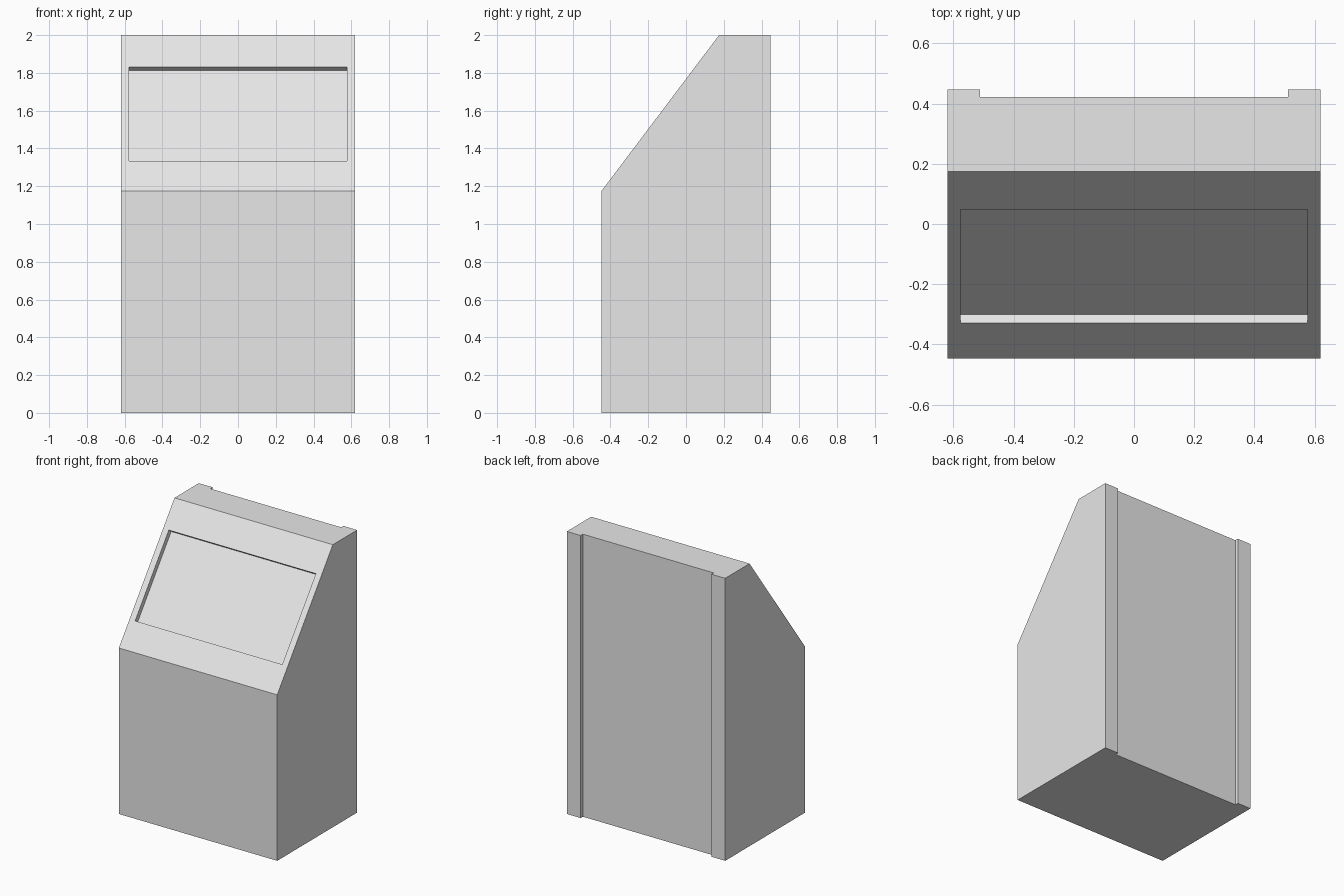
import bpy
import bmesh
from mathutils import Vector

if "Cube" in bpy.data.objects:
    bpy.data.objects.remove(bpy.data.objects["Cube"], do_unlink=True)

HALF_WIDTH = 0.62
FRONT, BACK, HEIGHT = -0.447, 0.447, 2.0
SLOPE_LOW = Vector((0, FRONT, 1.175))
SLOPE_HIGH = Vector((0, 0.175, HEIGHT))

grey = bpy.data.materials.new("light grey")
grey.use_nodes = True
grey.diffuse_color = (0.8, 0.8, 0.8, 1)
grey.node_tree.nodes["Principled BSDF"].inputs["Base Color"].default_value = (0.8, 0.8, 0.8, 1)


def extrude_profile(name, profile, half_width):
    """Sweep a side profile of (y, z) points across x."""
    bm = bmesh.new()
    face = bm.faces.new([bm.verts.new((-half_width, y, z)) for y, z in profile])
    swept = bmesh.ops.extrude_face_region(bm, geom=[face])["geom"]
    verts = [v for v in swept if isinstance(v, bmesh.types.BMVert)]
    bmesh.ops.translate(bm, verts=verts, vec=(2 * half_width, 0, 0))
    bmesh.ops.recalc_face_normals(bm, faces=bm.faces)
    mesh = bpy.data.meshes.new(name)
    bm.to_mesh(mesh)
    bm.free()
    mesh.materials.append(grey)
    obj = bpy.data.objects.new(name, mesh)
    bpy.context.collection.objects.link(obj)
    return obj


def cut(target, cutter):
    """Subtract a helper solid, then discard it."""
    cutter.hide_render = True
    mod = target.modifiers.new("cut", 'BOOLEAN')
    mod.operation = 'DIFFERENCE'
    mod.solver = 'EXACT'
    mod.object = cutter
    bpy.context.view_layer.objects.active = target
    bpy.ops.object.modifier_apply(modifier=mod.name)
    bpy.data.objects.remove(cutter, do_unlink=True)


# Cabinet with sloped upper front
cabinet = extrude_profile("cabinet", [
    (FRONT, 0), (BACK, 0), (BACK, HEIGHT),
    SLOPE_HIGH.yz, SLOPE_LOW.yz], HALF_WIDTH)

# Shallow panel recess, square to the slope
run = SLOPE_HIGH - SLOPE_LOW
normal = Vector((0, -run.z, run.y)).normalized()
low = SLOPE_LOW + run * ((1.333 - SLOPE_LOW.z) / run.z)
high = SLOPE_LOW + run * ((1.832 - SLOPE_LOW.z) / run.z)
corners = [low + normal * 0.1, low - normal * 0.034,
           high - normal * 0.034, high + normal * 0.1]
cut(cabinet, extrude_profile("panel_cutter", [c.yz for c in corners], 0.576))

# Recessed back between two full-height side rails
cut(cabinet, extrude_profile("back_cutter", [
    (0.422, -0.1), (0.6, -0.1), (0.6, 2.1), (0.422, 2.1)], 0.512))
